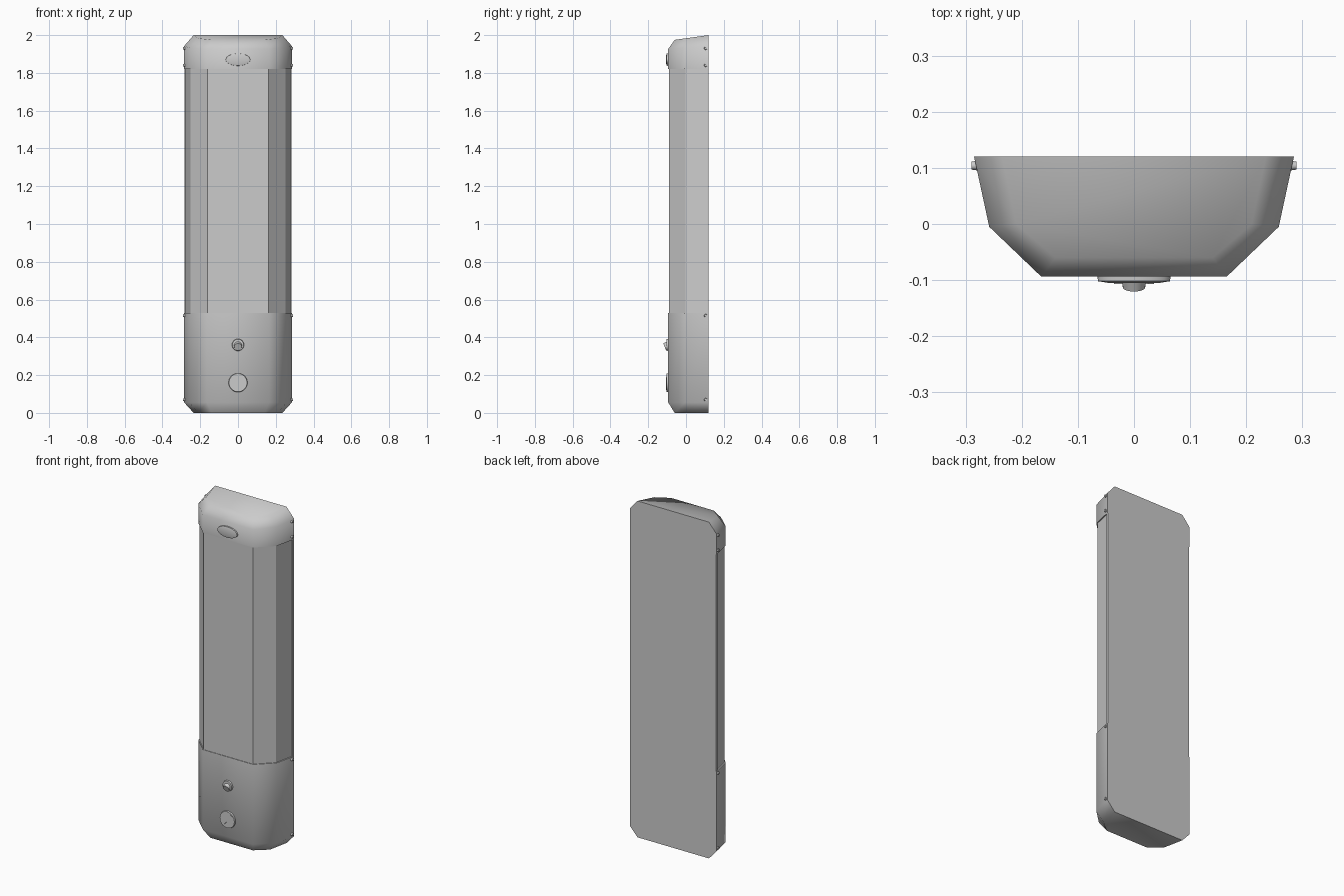
import bpy, bmesh
from math import radians, pi

if "Cube" in bpy.data.objects:
    bpy.data.objects.remove(bpy.data.objects["Cube"])

BACK = 0.12


def section(w, m, f, my, fy):
    """Six-point cross-section: back corners, side bends, front corners."""
    half = [(w, BACK), (m, my), (f, fy)]
    return [(-x, y) for x, y in half] + [(x, y) for x, y in reversed(half)]


FULL = section(0.285, 0.258, 0.165, -0.005, -0.094)
SMALL = section(0.235, 0.21, 0.14, 0.0, -0.06)
INNER = section(0.279, 0.252, 0.162, -0.003, -0.091)


def loft(name, rings, smooth):
    bm = bmesh.new()
    loops = [[bm.verts.new(p) for p in ring] for ring in rings]
    for a, b in zip(loops, loops[1:]):
        for i in range(len(a)):
            j = (i + 1) % len(a)
            bm.faces.new((a[i], a[j], b[j], b[i]))
    bm.faces.new(loops[0])
    bm.faces.new(loops[-1])
    bmesh.ops.recalc_face_normals(bm, faces=bm.faces)
    me = bpy.data.meshes.new(name)
    bm.to_mesh(me)
    bm.free()
    ob = bpy.data.objects.new(name, me)
    bpy.context.collection.objects.link(ob)
    if smooth:
        smooth_shade(ob, 50)
    return ob


def smooth_shade(ob, angle=35):
    bpy.ops.object.select_all(action='DESELECT')
    ob.select_set(True)
    bpy.context.view_layer.objects.active = ob
    bpy.ops.object.shade_smooth_by_angle(angle=radians(angle))


def level(pts, z, slope=0.0):
    """Place a section at height z, falling towards the front by slope."""
    return [(x, y, z - slope * (BACK - y)) for x, y in pts]


def disc(name, r1, r2, depth, loc, rot=(pi / 2, 0, 0), scale=(1, 1, 1), n=24):
    bpy.ops.mesh.primitive_cone_add(vertices=n, radius1=r1, radius2=r2, depth=depth,
                                    location=loc, rotation=rot)
    ob = bpy.context.object
    ob.name = name
    ob.scale = scale
    smooth_shade(ob)
    return ob


# Casing: lower cover, faceted middle, upper cover with sloping roof
loft("lower_cover", [level(SMALL, 0), level(FULL, 0.055), level(FULL, 0.53)], True)
loft("upper_cover", [level(FULL, 1.82), level(FULL, 1.942, 0.07),
                     level(SMALL, 2.0, 0.14)], True)
loft("middle_body", [level(INNER, 0.5), level(INNER, 1.85)], False)

# Thin mounting plate showing at the back of the middle section
bpy.ops.mesh.primitive_cube_add(size=1, location=(0, 0.115, 1.175))
plate = bpy.context.object
plate.name = "back_plate"
plate.scale = (0.566, 0.01, 1.33)

# Oval badge on the upper cover
disc("oval_badge_rim", 0.066, 0.064, 0.014, (0, -0.095, 1.87), scale=(1, 0.5, 1), n=32)
disc("oval_badge_face", 0.064, 0.045, 0.003, (0, -0.1035, 1.87), scale=(1, 0.5, 1), n=32)

# Button collar and tilted nozzle
disc("button_collar", 0.033, 0.03, 0.014, (0, -0.096, 0.36))
disc("button_nozzle", 0.023, 0.02, 0.03, (0, -0.099, 0.355), rot=(radians(112), 0, 0))

# Round lock with diagonal grip
disc("lock_dial", 0.051, 0.048, 0.014, (0, -0.096, 0.16), n=32)
bpy.ops.mesh.primitive_cube_add(size=1, location=(0, -0.102, 0.16),
                                rotation=(0, radians(-48), 0))
grip = bpy.context.object
grip.name = "lock_grip"
grip.scale = (0.09, 0.01, 0.014)

# Side screws
for side in (-1, 1):
    for z in (0.07, 0.515, 1.84, 1.93):
        disc("side_screw", 0.009, 0.007, 0.014, (side * 0.283, 0.104, z),
             rot=(0, side * pi / 2, 0), n=12)
